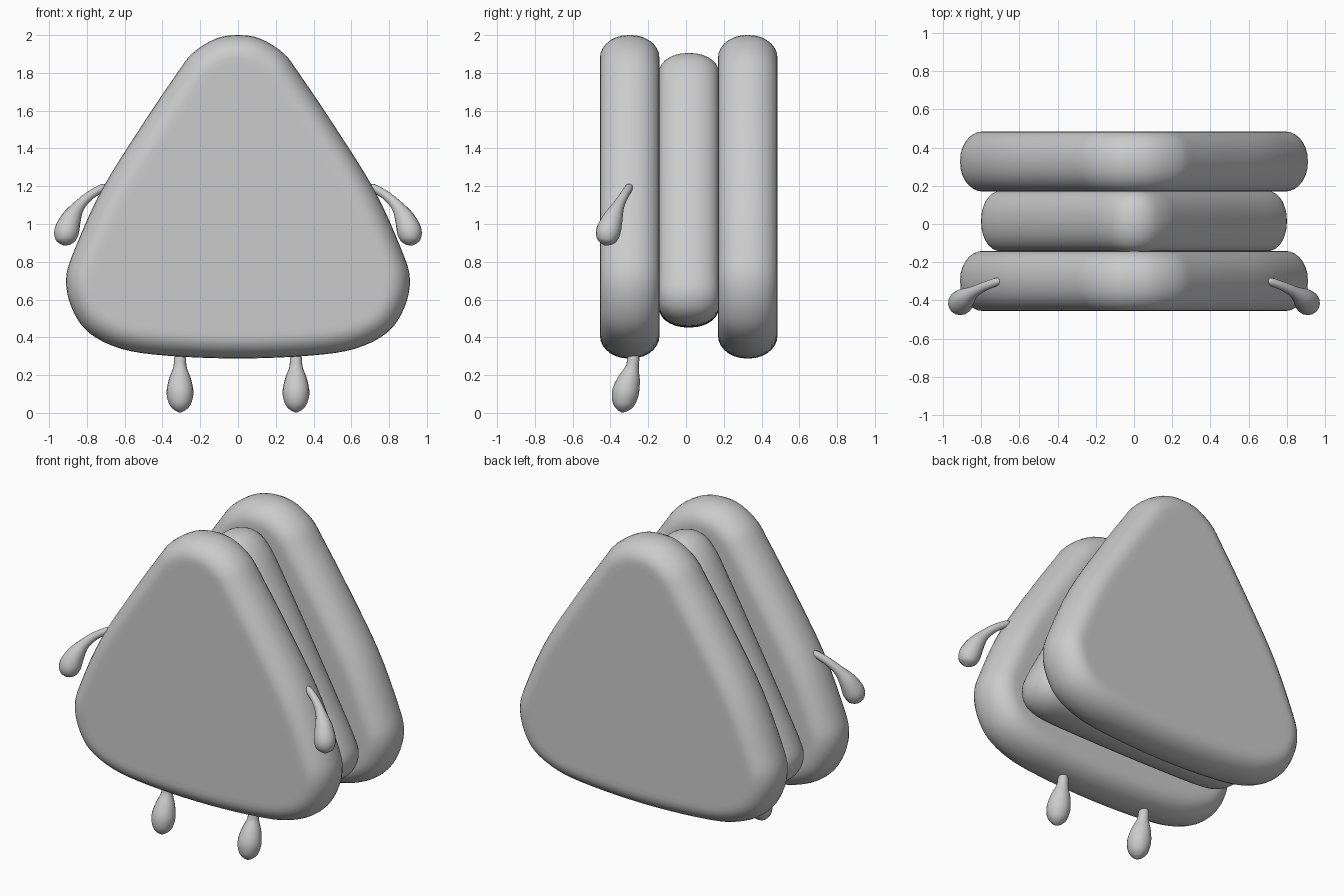
import bpy, bmesh, math
from mathutils import Vector

cube = bpy.data.objects.get("Cube")
if cube:
    bpy.data.objects.remove(cube, do_unlink=True)

grey = bpy.data.materials.new("plain grey")
grey.use_nodes = True
grey.diffuse_color = (0.6, 0.6, 0.6, 1)
grey.node_tree.nodes["Principled BSDF"].inputs["Base Color"].default_value = (0.6, 0.6, 0.6, 1)


def spline(points, steps, closed):
    """Catmull-Rom resampling of a list of vectors."""
    n, out = len(points), []
    for i in range(n if closed else n - 1):
        ids = [i - 1, i, i + 1, i + 2]
        a, b, c, d = [points[k % n] if closed else points[min(max(k, 0), n - 1)] for k in ids]
        for s in range(steps):
            t = s / steps
            out.append(0.5 * (2 * b + (c - a) * t + (2 * a - 5 * b + 4 * c - d) * t * t
                              + (3 * b - a - 3 * c + d) * t ** 3))
    return out if closed else out + [points[-1]]


def skin(name, rings):
    """Mesh from a stack of closed rings, capped at both ends."""
    bm = bmesh.new()
    loops = [[bm.verts.new(p) for p in ring] for ring in rings]
    for a, b in zip(loops, loops[1:]):
        for i in range(len(a)):
            j = (i + 1) % len(a)
            bm.faces.new((a[i], a[j], b[j], b[i]))
    bm.faces.new(loops[0])
    bm.faces.new(loops[-1])
    bmesh.ops.recalc_face_normals(bm, faces=bm.faces)
    mesh = bpy.data.meshes.new(name)
    bm.to_mesh(mesh)
    bm.free()
    mesh.materials.append(grey)
    obj = bpy.data.objects.new(name, mesh)
    bpy.context.collection.objects.link(obj)
    bpy.context.view_layer.objects.active = obj
    for o in bpy.context.selected_objects:
        o.select_set(False)
    obj.select_set(True)
    bpy.ops.object.shade_smooth_by_angle(angle=math.radians(50))


def slab(name, half, y, inset, depth):
    """Rounded triangle plate; half is the outline's +x side, mirrored here."""
    outline = half + [(-x, z) for x, z in half[-2:0:-1]]
    loop = spline([Vector((x, 0, z)) for x, z in outline], 4, True)
    inward = []
    for i in range(len(loop)):
        t = (loop[(i + 1) % len(loop)] - loop[i - 1]).normalized()
        inward.append(Vector((t.z, 0, -t.x)))
    # rounded rim from the face towards the middle
    rim = [(inset + .03, -.1575)]
    for k in range(8):
        a = k / 7 * math.pi / 2
        rim.append((inset * (1 - math.sin(a)), -.1575 + depth * (1 - math.cos(a))))
    rim += [(d, -h) for d, h in reversed(rim)]
    skin(name, [[p + m * d + Vector((0, y + h, 0)) for p, m in zip(loop, inward)] for d, h in rim])


outer = [(0, 2), (.12, 1.98), (.245, 1.9), (.335, 1.78), (.51, 1.52), (.722, 1.18), (.863, .87),
         (.91, .71), (.88, .555), (.79, .425), (.62, .34), (.38, .303), (0, .288)]
inner = [(0, 1.905), (.09, 1.88), (.17, 1.8), (.25, 1.67), (.45, 1.32), (.65, .96), (.765, .745),
         (.8, .64), (.775, .545), (.7, .485), (.58, .462), (.35, .455), (0, .452)]

slab("front_slab", outer, -.298, .12, .15)
slab("back_slab", outer, .327, .12, .15)
slab("middle_filling", inner, .015, .1, .15)


def limb(name, path, radii, flip):
    """Tapered tube ending in a teardrop."""
    pts = spline([Vector((x * flip, y, z)) for x, y, z in path], 5, False)
    rad = [v.x for v in spline([Vector((r, 0, 0)) for r in radii], 5, False)]
    rings = []
    for i, (p, r) in enumerate(zip(pts, rad)):
        t = (pts[min(i + 1, len(pts) - 1)] - pts[max(i - 1, 0)]).normalized()
        u = t.cross(Vector((0, 1, 0))).normalized()
        v = t.cross(u)
        ring = [2 * math.pi * k / 16 for k in range(16)]
        rings.append([p + (u * math.cos(a) + v * math.sin(a)) * max(r, .004) for a in ring])
    skin(name, rings)


arm = [(.7, -.297, 1.2), (.72, -.303, 1.19), (.785, -.328, 1.15), (.842, -.358, 1.095),
       (.882, -.387, 1.03), (.906, -.41, .965), (.915, -.42, .922), (.918, -.425, .9), (.92, -.428, .886)]
arm_r = [.012, .021, .024, .032, .053, .065, .056, .036, .004]
leg = [(.307, -.275, .32), (.307, -.278, .29), (.307, -.285, .24), (.307, -.3, .18),
       (.307, -.32, .11), (.307, -.331, .05), (.307, -.336, .018), (.307, -.338, .002)]
leg_r = [.022, .031, .036, .058, .071, .059, .034, .004]

for side, flip in (("left", 1), ("right", -1)):
    limb(side + "_arm", arm, arm_r, flip)
    limb(side + "_leg", leg, leg_r, flip)
